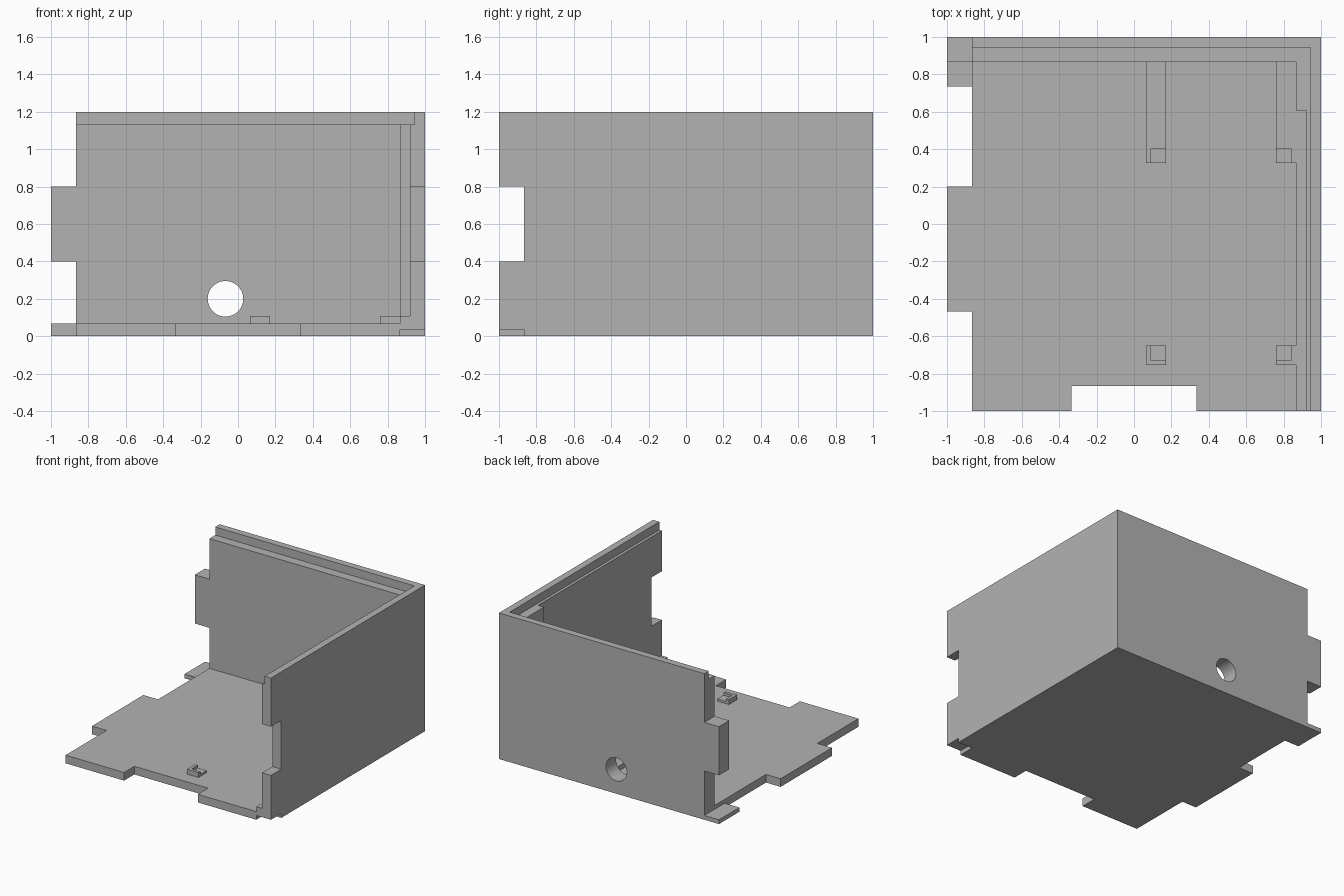
import bpy, bmesh, math
from mathutils import Vector

if "Cube" in bpy.data.objects:
    bpy.data.objects.remove(bpy.data.objects["Cube"], do_unlink=True)

grey = bpy.data.materials.new("plain_grey")
grey.use_nodes = True
grey.diffuse_color = (0.45, 0.45, 0.45, 1)
grey.node_tree.nodes["Principled BSDF"].inputs["Base Color"].default_value = grey.diffuse_color

W = 0.867      # inner face of the walls
FLOOR = 0.067  # floor thickness
STEP = 1.133   # height of the rim step
REST = 0.107   # height of the board rests


def prism(name, points, offset):
    """Extrude a closed outline of 3D points along an offset vector."""
    bm = bmesh.new()
    face = bm.faces.new([bm.verts.new(p) for p in points])
    grown = bmesh.ops.extrude_face_region(bm, geom=[face])["geom"]
    bmesh.ops.translate(bm, vec=Vector(offset), verts=[g for g in grown if isinstance(g, bmesh.types.BMVert)])
    bmesh.ops.recalc_face_normals(bm, faces=bm.faces)
    mesh = bpy.data.meshes.new(name)
    bm.to_mesh(mesh)
    bm.free()
    mesh.materials.append(grey)
    obj = bpy.data.objects.new(name, mesh)
    bpy.context.collection.objects.link(obj)
    return obj


def box(name, x, y, z):
    outline = [(x[0], y[0], z[0]), (x[1], y[0], z[0]), (x[1], y[1], z[0]), (x[0], y[1], z[0])]
    return prism(name, outline, (0, 0, z[1] - z[0]))


def combine(target, tool, operation):
    """Apply a boolean and discard the tool object."""
    tool.hide_render = True
    mod = target.modifiers.new("combine", 'BOOLEAN')
    mod.operation, mod.solver, mod.object = operation, 'EXACT', tool
    bpy.context.view_layer.objects.active = target
    bpy.ops.object.modifier_apply(modifier=mod.name)
    bpy.data.objects.remove(tool, do_unlink=True)


# Floor plate with its side tab and front slot
shell = box("enclosure_shell", (-W, 1), (-1, 1), (0, FLOOR))
combine(shell, box("floor_tab", (-1, -0.8), (-0.467, 0.2), (0, FLOOR)), 'UNION')
combine(shell, box("front_slot", (-0.335, 0.335), (-1.1, -W), (-0.1, 0.2)), 'DIFFERENCE')

# Walls: one stepped section, swept along the back and the left side
section = [(W, 0), (1, 0), (1, 1.2), (0.943, 1.2), (0.943, STEP), (W, STEP)]
back_wall = prism("back_wall", [(-W, a, z) for a, z in section], (1 + W, 0, 0))
side_wall = prism("side_wall", [(a, -1, z) for a, z in section], (0, 2, 0))
# Keep the rim step open where the two sections cross
for wall, x, y in ((back_wall, (0.8, 0.943), (0.8, 0.943)), (side_wall, (0.8, 0.943), (0.8, 0.943))):
    combine(wall, box("rim_corner", x, y, (STEP, 1.3)), 'DIFFERENCE')

# Side wall: thinned inner face, finger notch
combine(side_wall, box("recess", (0.8, 0.92), (-1.1, 0.607), (REST, STEP + 0.001)), 'DIFFERENCE')
combine(side_wall, box("notch", (0.8, 1.1), (-1.1, -W), (0.4, 0.8)), 'DIFFERENCE')

# Back wall: finger tab and round cable hole
combine(back_wall, box("wall_tab", (-1, -0.8), (W, 1), (0.4, 0.8)), 'UNION')
turns = [math.tau * i / 48 for i in range(48)]
hole = [(-0.067 + 0.095 * math.cos(t), 0.8, 0.2 + 0.095 * math.sin(t)) for t in turns]
combine(back_wall, prism("cable_hole", hole, (0, 0.4, 0)), 'DIFFERENCE')

combine(shell, back_wall, 'UNION')
combine(shell, side_wall, 'UNION')

# Half-height corner joints: a lip at the back, a matching void at the front
combine(shell, box("corner_lip", (-1, -0.8), (0.735, 1), (0, 0.035)), 'UNION')
combine(shell, box("corner_void", (W, 1.1), (-1.1, -W), (-0.1, 0.035)), 'DIFFERENCE')

# Board rests with a lowered seat for each board corner
rests = (("front_right_rest", (0.065, 0.17), (-0.755, -0.65), (0.09, 0.2), (-0.73, -0.6)),
         ("front_left_rest", (0.76, W), (-0.755, -0.65), (0.7, 0.84), (-0.73, -0.6)),
         ("back_right_rest", (0.065, 0.17), (0.325, W), (0.09, 0.2), (0.3, 0.405)),
         ("back_left_rest", (0.76, W), (0.325, W), (0.7, 0.84), (0.3, 0.405)))
parts = [shell]
for name, x, y, seat_x, seat_y in rests:
    rest = box(name, x, y, (FLOOR - 0.01, REST))
    combine(rest, box("seat", seat_x, seat_y, (0.085, 0.2)), 'DIFFERENCE')
    parts.append(rest)

# Tidy flat faces and keep the hole smooth
for part in parts:
    bm = bmesh.new()
    bm.from_mesh(part.data)
    bmesh.ops.remove_doubles(bm, verts=bm.verts, dist=0.0001)
    bmesh.ops.dissolve_limit(bm, angle_limit=0.01, verts=bm.verts, edges=bm.edges)
    bm.to_mesh(part.data)
    bm.free()
    part.select_set(True)
bpy.context.view_layer.objects.active = shell
bpy.ops.object.shade_smooth_by_angle(angle=math.radians(30))
